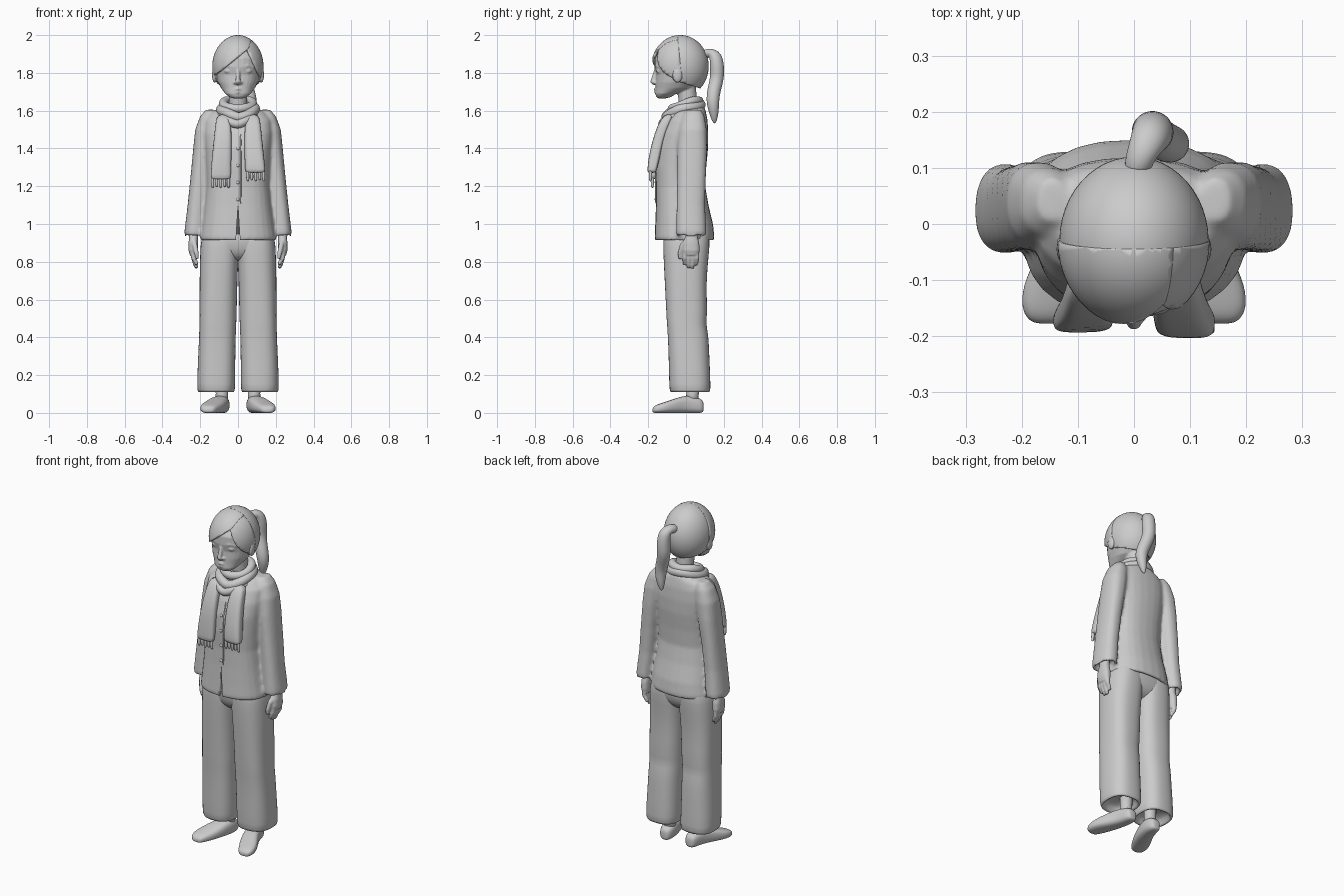
import bpy, bmesh, math
from mathutils import Vector, Matrix

cube = bpy.data.objects.get("Cube")
if cube:
    bpy.data.objects.remove(cube)

clay = bpy.data.materials.new("plain grey")
clay.use_nodes = True
GREY = (0.6, 0.6, 0.6, 1)
clay.diffuse_color = GREY
clay.node_tree.nodes["Principled BSDF"].inputs["Base Color"].default_value = GREY


def skin(bm, rings, closed=False):
    """Bridge rings of equal size; cap the ends unless closed."""
    n = len(rings[0])
    last = len(rings) if closed else len(rings) - 1
    for i in range(last):
        a, b = rings[i], rings[(i + 1) % len(rings)]
        for j in range(n):
            k = (j + 1) % n
            bm.faces.new((a[j], a[k], b[k], b[j]))
    if not closed:
        bm.faces.new(rings[0])
        bm.faces.new(rings[-1])


def loft(bm, rows, axis="z", power=2.4, side=1, fold=0.0, n=28):
    """Rows are (position, a0, a1, b0, b1): bounds of a rounded section."""
    rings = []
    for t, a0, a1, b0, b1 in rows:
        ring = []
        for j in range(n):
            ang = math.tau * j / n
            c, s = math.cos(ang), math.sin(ang)
            k = 1 + fold * math.sin(3 * ang + 9 * t)
            a = (a0 + a1) / 2 + k * (a1 - a0) / 2 * math.copysign(abs(c) ** (2 / power), c)
            b = (b0 + b1) / 2 + k * (b1 - b0) / 2 * math.copysign(abs(s) ** (2 / power), s)
            p = (side * a, b, t) if axis == "z" else (side * a, t, b)
            ring.append(bm.verts.new(p))
        rings.append(ring)
    skin(bm, rings)


def tube(bm, pts, closed=False, n=12):
    """Points are (x, y, z, radius)."""
    rings, u = [], Vector((0.3, 0.5, 0.8))
    cs = [Vector(p[:3]) for p in pts]
    for i, c in enumerate(cs):
        if closed:
            t = cs[(i + 1) % len(cs)] - cs[i - 1]
        else:
            t = cs[min(i + 1, len(cs) - 1)] - cs[max(i - 1, 0)]
        t.normalize()
        u = (u - t * u.dot(t)).normalized()
        v = t.cross(u)
        rings.append([bm.verts.new(c + pts[i][3] * (u * math.cos(math.tau * j / n) + v * math.sin(math.tau * j / n)))
                      for j in range(n)])
    skin(bm, rings, closed)


def ball(bm, centre, radii):
    m = Matrix.Translation(centre) @ Matrix.Diagonal((*radii, 1))
    bmesh.ops.create_uvsphere(bm, u_segments=48, v_segments=32, radius=1, matrix=m)


def finish(name, bm, mirror=False, subsurf=0, voxel=0, smooth=4):
    bmesh.ops.recalc_face_normals(bm, faces=bm.faces[:])
    for f in bm.faces:
        f.smooth = True
    me = bpy.data.meshes.new(name)
    bm.to_mesh(me)
    bm.free()
    me.materials.append(clay)
    ob = bpy.data.objects.new(name, me)
    bpy.context.collection.objects.link(ob)
    if mirror:
        ob.modifiers.new("mirror", "MIRROR").use_mirror_merge = False
    if subsurf:
        m = ob.modifiers.new("subsurf", "SUBSURF")
        m.levels = m.render_levels = subsurf
    if voxel:
        m = ob.modifiers.new("remesh", "REMESH")
        m.mode, m.voxel_size, m.use_smooth_shade = "VOXEL", voxel, True
        m = ob.modifiers.new("smooth", "SMOOTH")
        m.factor, m.iterations = 0.5, smooth
    return ob


# Head, neck and facial features
bm = bmesh.new()
loft(bm, [(z, -w, w, f, b) for z, w, f, b in (
    (1.665, .025, -.145, -.11), (1.672, .045, -.157, -.08), (1.69, .068, -.163, -.05),
    (1.72, .09, -.161, .03), (1.75, .106, -.16, .06), (1.79, .116, -.158, .085),
    (1.83, .12, -.167, .1), (1.88, .12, -.165, .1), (1.93, .1, -.135, .075), (1.97, .06, -.09, .03))], power=2.2)
tube(bm, [(0, .025, 1.55, .052), (0, .01, 1.65, .049), (0, 0, 1.75, .05)], n=24)
tube(bm, [(0, -.155, 1.83, .009), (0, -.168, 1.785, .011), (0, -.176, 1.752, .014), (0, -.165, 1.74, .009)])
tube(bm, [(-.03, -.15, 1.711, .005), (0, -.164, 1.714, .008), (.03, -.15, 1.711, .005)])
tube(bm, [(-.022, -.153, 1.699, .005), (0, -.162, 1.698, .008), (.022, -.153, 1.699, .005)])
for s in (-1, 1):
    ball(bm, (s * .05, -.136, 1.81), (.024, .021, .015))
    tube(bm, [(s * .02, -.16, 1.832, .006), (s * .05, -.153, 1.838, .008), (s * .085, -.13, 1.83, .006)])
    ball(bm, (s * .014, -.164, 1.748), (.009, .01, .008))
    ball(bm, (s * .124, -.045, 1.79), (.014, .026, .042))
finish("head", bm, voxel=.005, smooth=2)


# Hair: a cap and two fringe locks, cut from one rounded shell
def hair(name, grow, planes):
    bm = bmesh.new()
    ball(bm, (0, -.03, 1.835), (.133 * grow, .15 * grow, .165))
    for co, no in planes:
        bmesh.ops.bisect_plane(bm, geom=bm.verts[:] + bm.edges[:] + bm.faces[:],
                               plane_co=co, plane_no=no, clear_inner=True)
    m = finish(name, bm).modifiers.new("thickness", "SOLIDIFY")
    m.thickness, m.offset = .014, -1


hair("hair_cap", 1, [((0, -.07, 1.77), (0, .9, .45)), ((0, .1, 1.71), (0, .3, .95))])
behind = ((0, -.03, 1.85), (0, -1, -.1))
hair("fringe_right", 1.025, [behind, ((.05, 0, 1.925), (-.62, 0, .78)), ((.055, 0, 1.925), (-1, 0, .3))])
hair("fringe_left", 1.015, [behind, ((.05, 0, 1.925), (.9, 0, .42))])

# Ponytail
bm = bmesh.new()
tube(bm, [(0, .08, 1.89, .022), (.012, .125, 1.91, .027), (.03, .158, 1.895, .036), (.035, .165, 1.83, .039),
          (.03, .165, 1.77, .037), (.05, .148, 1.71, .036), (.07, .14, 1.65, .035),
          (.065, .148, 1.59, .027), (.055, .152, 1.53, .008)], n=16)
finish("ponytail", bm, subsurf=2)

# Jacket: body and sleeves blended, with a front slit
TORSO = [(.95, .18, -.14, .125), (.916, .185, -.145, .13), (.91, .198, -.163, .146), (.93, .201, -.167, .15),
         (1, .19, -.164, .142), (1.1, .176, -.16, .118), (1.2, .166, -.158, .102), (1.3, .169, -.162, .108),
         (1.4, .176, -.157, .118), (1.48, .182, -.134, .119), (1.55, .176, -.1, .114),
         (1.59, .145, -.07, .106), (1.62, .08, -.04, .098)]
SLEEVE = [(.97, .195, .268, -.035, .09), (.94, .195, .268, -.035, .09), (.935, .184, .28, -.05, .104),
          (.96, .18, .283, -.053, .107), (1.1, .165, .267, -.05, .1), (1.25, .15, .252, -.046, .105),
          (1.4, .13, .237, -.045, .112), (1.5, .115, .226, -.036, .11), (1.57, .11, .2, -.02, .098),
          (1.605, .12, .17, .005, .08)]
bm = bmesh.new()
loft(bm, [(z, -w, w, f, b) for z, w, f, b in TORSO], fold=.008)
for s in (-1, 1):
    loft(bm, SLEEVE, side=s, fold=.015)
jacket = finish("jacket", bm, voxel=.009, smooth=4)

bm = bmesh.new()
wedge = [[bm.verts.new((x, y, z)) for x, z in ((-.013, .88), (.013, .88), (0, 1.09))] for y in (-.22, -.125)]
skin(bm, wedge)
cutter = finish("slit_cutter", bm)
cutter.hide_render = True
cutter.hide_set(True)
cut = jacket.modifiers.new("slit", "BOOLEAN")
cut.operation, cut.object = "DIFFERENCE", cutter

bm = bmesh.new()
tube(bm, [(.014, f - .001, z, .004) for z, w, f, b in TORSO[5:10]], n=8)
finish("jacket_placket", bm, subsurf=1)
bm = bmesh.new()
for z, y in ((1.13, -.16), (1.22, -.16), (1.31, -.163), (1.4, -.158)):
    ball(bm, (0, y, z), (.009, .006, .009))
finish("buttons", bm)

# Scarf wraps: tilted loops with a gentle droop
for i, (rx, front, back, zf, zb, r) in enumerate((
        (.078, -.075, .07, 1.605, 1.655, .024), (.09, -.105, .078, 1.565, 1.63, .028),
        (.088, -.125, .075, 1.53, 1.605, .024))):
    bm = bmesh.new()
    pts = []
    for k in range(32):
        a = math.tau * k / 32
        h = (1 + math.sin(a)) / 2
        pts.append((rx * math.cos(a), front + (back - front) * h,
                    zf + (zb - zf) * h ** .6 + .004 * math.sin(3 * a + i * 2), r))
    tube(bm, pts, closed=True)
    finish("scarf_wrap_%d" % (i + 1), bm, subsurf=1)

# Scarf tails with tassels
for name, s, drop, lean in (("right", -1, 0, 0), ("left", 1, .035, .01)):
    bm = bmesh.new()
    loft(bm, [(1.235 + drop, .04, .146, -.192 - lean, -.16), (1.25 + drop, .04, .146, -.194 - lean, -.155),
              (1.34, .036, .14, -.19 - lean, -.14), (1.44, .032, .128, -.178, -.12),
              (1.52, .035, .12, -.152, -.09), (1.585, .05, .11, -.115, -.06)],
         power=3.5, side=s, fold=.03)
    finish("scarf_tail_" + name, bm, subsurf=1)
    bm = bmesh.new()
    for k in range(5):
        x, y = s * (.051 + k * .021), -.178 - lean
        end = 1.188 + drop + .006 * (k % 2)
        tube(bm, [(x, y, 1.26 + drop, .009), (x, y, 1.22 + drop, .01), (x + .002, y, end, .008)], n=8)
    finish("tassels_" + name, bm, subsurf=1)

# Hands
bm = bmesh.new()
loft(bm, [(.99, .212, .256, 0, .058), (.94, .212, .258, -.002, .06), (.9, .212, .262, -.015, .07),
          (.86, .213, .262, -.018, .072), (.835, .215, .255, -.012, .066)])
for k, tip in enumerate((.785, .768, .765, .782)):
    y = -.005 + k * .021
    tube(bm, [(.238, y, .86, .013), (.236, y, .82, .0125), (.226, y - .002, tip + .02, .0115),
              (.217, y - .004, tip, .008)])
tube(bm, [(.235, .01, .92, .014), (.228, -.02, .885, .014), (.22, -.032, .845, .012), (.216, -.032, .815, .008)])
finish("hands", bm, mirror=True, voxel=.005, smooth=2)

# Trousers: wide legs with turned-in hems, and a seat
bm = bmesh.new()
loft(bm, [(.16, .04, .19, -.06, .105), (.113, .035, .195, -.066, .11), (.106, .018, .211, -.083, .128),
          (.13, .013, .217, -.089, .132), (.3, .014, .211, -.093, .123), (.42, .012, .206, -.098, .118),
          (.47, .01, .206, -.102, .105), (.52, .008, .205, -.104, .114), (.7, .003, .204, -.112, .108),
          (.84, -.004, .2, -.12, .122), (.93, -.01, .195, -.122, .128), (1, 0, .17, -.11, .11)],
     power=2.6, fold=.012)
finish("trouser_legs", bm, mirror=True, subsurf=1)
bm = bmesh.new()
loft(bm, [(.8, -.1, .1, -.06, .06), (.83, -.15, .15, -.098, .1), (.87, -.19, .19, -.116, .122),
          (.93, -.196, .196, -.123, .13), (1, -.175, .175, -.115, .115)], power=2.6)
finish("trouser_seat", bm, subsurf=1)

# Ankles and toed-out shoes
bm = bmesh.new()
tube(bm, [(.085, .035, .2, .036), (.085, .035, .1, .033), (.087, .03, .05, .036)], n=16)
finish("ankles", bm, mirror=True)
bm = bmesh.new()
loft(bm, [(.094, .07, .1, .01, .05), (.086, .052, .116, 0, .072), (.05, .042, .127, -.002, .085),
          (0, .048, .142, -.002, .094), (-.06, .064, .176, -.002, .076), (-.11, .085, .199, -.002, .058),
          (-.15, .108, .201, -.002, .046), (-.17, .122, .19, 0, .035), (-.178, .138, .174, .006, .022)],
     axis="y", power=2.7, n=20)
finish("shoes", bm, mirror=True, subsurf=2)
